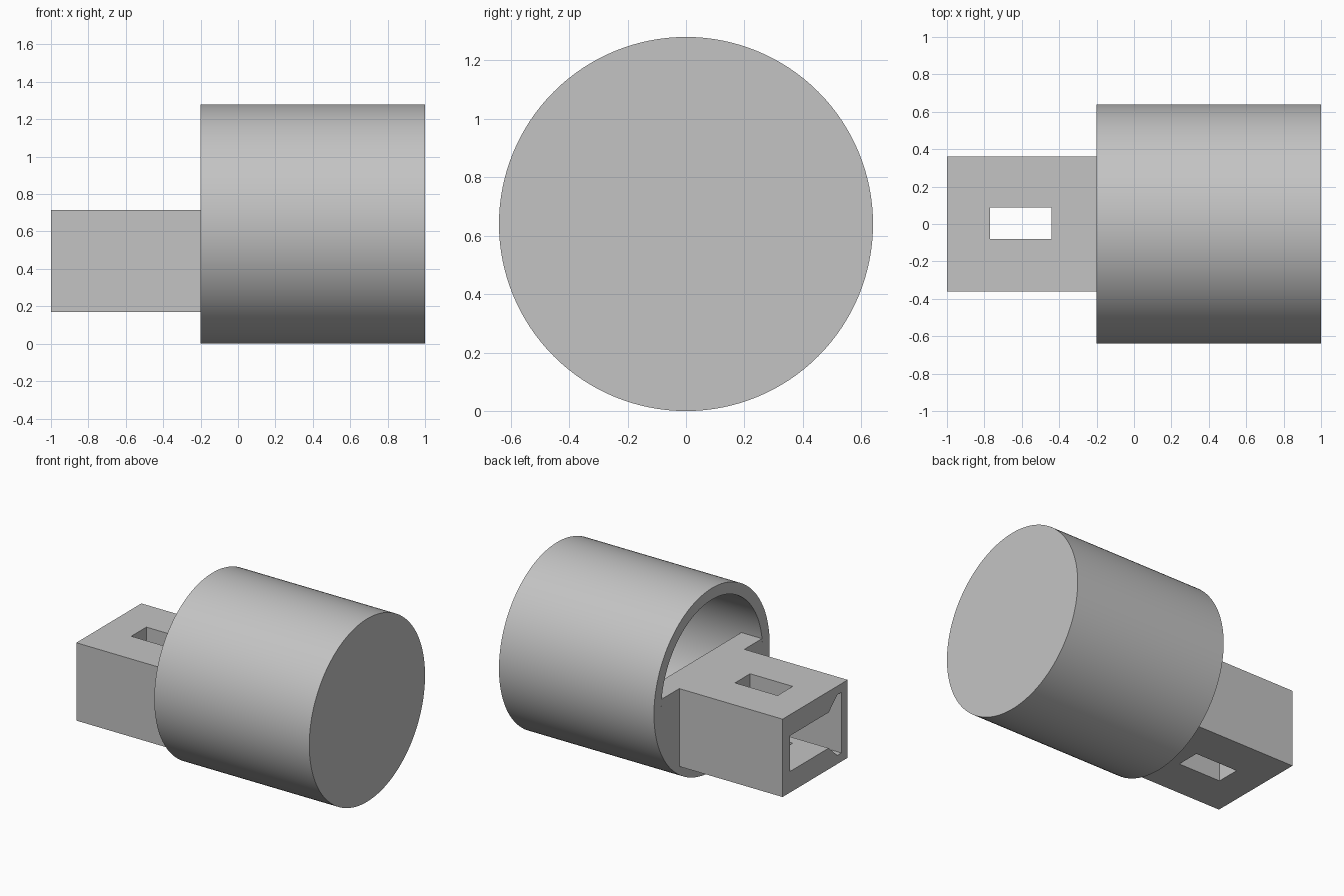
import bpy, bmesh, math

if "Cube" in bpy.data.objects:
    bpy.data.objects.remove(bpy.data.objects["Cube"], do_unlink=True)

AXIS_Z = 0.64          # height of the barrel axis
SHELF_Z = 0.715        # top of the plug and the stem
MOUTH, SHELF_END = -0.2, -0.04

grey = bpy.data.materials.new("plain grey")
grey.use_nodes = True
grey.diffuse_color = (0.55, 0.55, 0.55, 1)
grey.node_tree.nodes["Principled BSDF"].inputs["Base Color"].default_value = grey.diffuse_color


def prism(name, profile, x0, x1):
    """Extrude a closed (y, z) profile along x."""
    bm = bmesh.new()
    face = bm.faces.new([bm.verts.new((x0, y, z)) for y, z in profile])
    moved = bmesh.ops.extrude_face_region(bm, geom=[face])["geom"]
    bmesh.ops.translate(bm, vec=(x1 - x0, 0, 0),
                        verts=[v for v in moved if isinstance(v, bmesh.types.BMVert)])
    bmesh.ops.recalc_face_normals(bm, faces=bm.faces)
    mesh = bpy.data.meshes.new(name)
    bm.to_mesh(mesh)
    bm.free()
    mesh.materials.append(grey)
    obj = bpy.data.objects.new(name, mesh)
    bpy.context.collection.objects.link(obj)
    return obj


def arc(radius, start, end, steps):
    angles = [start + (end - start) * i / steps for i in range(steps + 1)]
    return [(radius * math.cos(a), AXIS_Z + radius * math.sin(a)) for a in angles]


def circle(radius):
    return arc(radius, 0, 2 * math.pi, 128)[:-1]


def rectangle(y0, y1, z0, z1):
    return [(y0, z0), (y1, z0), (y1, z1), (y0, z1)]


def cut(obj, cutter):
    mod = obj.modifiers.new("cut", 'BOOLEAN')
    mod.operation = 'DIFFERENCE'
    mod.solver = 'EXACT'
    mod.object = cutter
    bpy.context.view_layer.objects.active = obj
    bpy.ops.object.modifier_apply(modifier=mod.name)


# Cup-shaped barrel, closed at one end
BORE = 0.56
barrel = prism("barrel", circle(0.64), MOUTH, 1.0)
bore = prism("bore_cutter", circle(BORE), MOUTH - 0.2, 0.92)
cut(barrel, bore)

# Plug filling the lower part of the mouth
tilt = math.asin((SHELF_Z - AXIS_Z) / BORE)
plug = prism("mouth_plug", arc(BORE, math.pi - tilt, 2 * math.pi + tilt, 72), MOUTH, SHELF_END)

# Rectangular stem
stem = prism("stem", rectangle(-0.36, 0.36, 0.17, SHELF_Z), -1.0, MOUTH)

# Keyed channel running through the stem and the plug
mid = (0.17 + SHELF_Z) / 2
half = [(0.28, 0.125), (-0.15, 0.125), (-0.245, 0.212), (-0.29, 0.212)]
outline = [(y, mid + h) for y, h in half] + [(y, mid - h) for y, h in reversed(half)]
channel = prism("channel_cutter", outline, -1.1, 0.05)
cut(stem, channel)
cut(plug, channel)

# Small window straight down through the stem
window = prism("window_cutter", rectangle(-0.08, 0.087, 0.0, 1.0), -0.77, -0.44)
cut(stem, window)

for cutter in (bore, channel, window):
    bpy.data.objects.remove(cutter, do_unlink=True)

# Smooth round walls, crisp edges
bpy.ops.object.select_all(action='DESELECT')
for obj in (barrel, plug, stem):
    obj.select_set(True)
bpy.context.view_layer.objects.active = barrel
bpy.ops.object.shade_smooth_by_angle(angle=math.radians(30))
